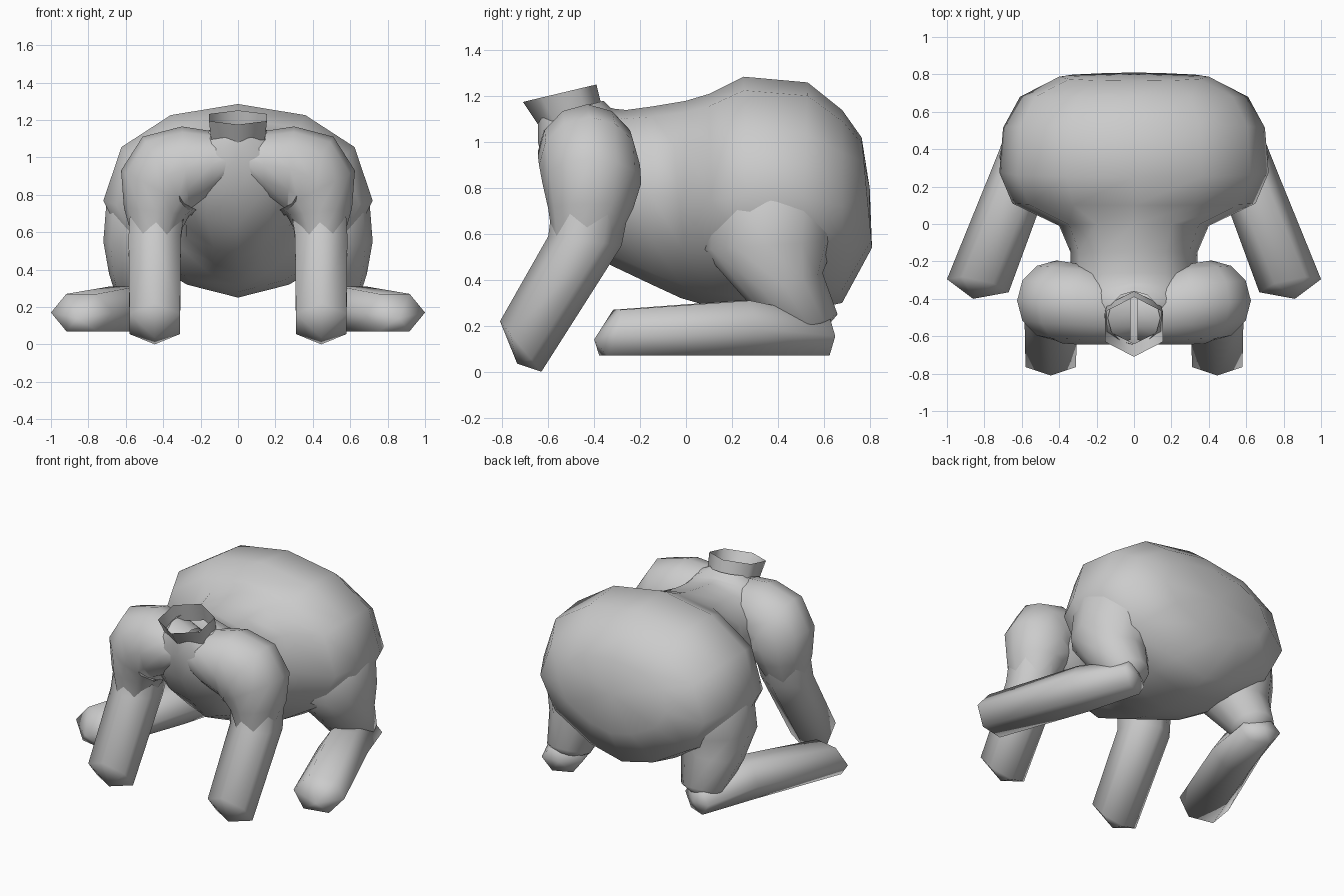
import bpy, bmesh, math
from mathutils import Vector

if "Cube" in bpy.data.objects:
    bpy.data.objects.remove(bpy.data.objects["Cube"])


def ring(c, u, v, n, low=1.0, up=1.0):
    """Points round centre c spanned by half axes u and v; low narrows the -v half, up fills the +v half."""
    pts = []
    for i in range(n):
        a = 2 * math.pi * i / n
        cu, sv = math.cos(a), math.sin(a)
        if sv < -1e-6:
            cu = math.copysign(abs(cu) ** low, cu)
        elif sv > 1e-6:
            sv = sv ** up
        pts.append(Vector(c) + Vector(u) * cu + Vector(v) * sv)
    return pts


def loft(name, rings, start=None, end=None, mirror=False, angle=75):
    """Skin rings into a tube; start/end are optional tip points closing it."""
    bm = bmesh.new()
    rows = [[bm.verts.new(p) for p in r] for r in rings]
    n = len(rows[0])
    for a, b in zip(rows, rows[1:]):
        for i in range(n):
            j = (i + 1) % n
            bm.faces.new((a[i], a[j], b[j], b[i]))
    for tip, row in ((start, rows[0]), (end, rows[-1])):
        if tip:
            t = bm.verts.new(tip)
            for i in range(n):
                bm.faces.new((row[i], row[(i + 1) % n], t))
    bmesh.ops.recalc_face_normals(bm, faces=bm.faces)
    me = bpy.data.meshes.new(name)
    bm.to_mesh(me)
    bm.free()
    ob = bpy.data.objects.new(name, me)
    bpy.context.collection.objects.link(ob)
    if mirror:
        ob.modifiers.new("Mirror", "MIRROR")
    bpy.ops.object.select_all(action='DESELECT')
    ob.select_set(True)
    bpy.context.view_layer.objects.active = ob
    bpy.ops.object.shade_smooth_by_angle(angle=math.radians(angle))


def limb(name, sections, start=None, end=None, n=6):
    """Mirrored limb; v is widened so the flats of a hexagon reach the given half size."""
    k = 1 / math.cos(math.pi / 6) if n == 6 else 1
    loft(name, [ring(c, u, Vector(v) * k, n) for c, u, v in sections],
         start, end, mirror=True)


# Torso from rump to neck base: bottom y, bottom z, top y, top z, half width
torso = [
    (0.81, 0.54, 0.765, 1.02, 0.40),
    (0.68, 0.30, 0.68, 1.14, 0.61),
    (0.50, 0.26, 0.53, 1.26, 0.70),
    (0.30, 0.25, 0.25, 1.285, 0.72),
    (0.12, 0.28, 0.10, 1.21, 0.65),
    (-0.02, 0.32, 0.00, 1.18, 0.40),
    (-0.15, 0.38, -0.15, 1.155, 0.34),
    (-0.34, 0.47, -0.26, 1.14, 0.34),
    (-0.50, 0.64, -0.31, 1.145, 0.34),
    (-0.60, 0.82, -0.33, 1.15, 0.32),
    (-0.645, 1.00, -0.34, 1.16, 0.24),
    (-0.645, 1.10, -0.36, 1.18, 0.14),
]
rings = []
for by, bz, ty, tz, w in torso:
    c = (0, (by + ty) / 2, (bz + tz) / 2)
    v = (0, (ty - by) / 2, (tz - bz) / 2)
    rear = by > -0.4
    rings.append(ring(c, (w, 0, 0), v, 12, 1.4 if rear else 1.0, 0.85 if rear else 1.0))
loft("torso", rings, start=(0, 0.80, 0.80))

# Open six-sided neck collar
loft("neck_collar", [ring(c, u, (w, 0, 0), 6) for c, u, w in (
    ((0, -0.50, 1.10), (0, -0.14, -0.03), 0.165),
    ((0, -0.55, 1.213), (0, -0.16, -0.038), 0.179),
)])

# Shoulders: rounded masses merging into the chest and upper leg
limb("shoulder", [
    ((0.02, -0.47, 0.99), (0, 0.15, 0), (0, 0, 0.11)),
    ((0.14, -0.455, 0.96), (0, 0.19, 0), (0, 0, 0.18)),
    ((0.28, -0.43, 0.94), (0, 0.215, 0), (0.02, 0, 0.225)),
    ((0.38, -0.42, 0.90), (0, 0.22, 0), (0.13, 0, 0.21)),
    ((0.415, -0.41, 0.82), (0, 0.215, 0), (0.21, 0, 0.11)),
    ((0.435, -0.415, 0.71), (0, 0.185, 0), (0.175, 0, 0.02)),
    ((0.445, -0.44, 0.57), (0, 0.14, 0), (0.12, 0, 0)),
], n=12)

# Front legs with pointed ends
limb("front_leg", [
    ((0.425, -0.405, 0.78), (0, 0.17, 0), (0.145, 0, 0.03)),
    ((0.445, -0.44, 0.57), (0, 0.16, -0.02), (0.14, 0, 0)),
    ((0.445, -0.72, 0.11), (0, 0.09, -0.11), (0.135, 0, 0)),
], end=(0.445, -0.735, 0.035))

# Haunches running down to the heel
loft("haunch", [ring(c, (rx, 0, 0), (0, ry, dz), 12) for c, rx, ry, dz in (
    ((0.38, 0.37, 0.90), 0.24, 0.25, 0),
    ((0.41, 0.37, 0.74), 0.295, 0.29, 0),
    ((0.44, 0.36, 0.55), 0.28, 0.29, 0.02),
    ((0.49, 0.42, 0.38), 0.20, 0.175, 0.05),
    ((0.50, 0.535, 0.20), 0.135, 0.125, 0.05),
)], start=(0.36, 0.38, 1.0), end=(0.50, 0.55, 0.12), mirror=True)

# Hind feet, splayed outwards and lying on the ground
limb("hind_foot", [
    ((0.50, 0.60, 0.155), (0.12, 0.05, 0), (0, 0, 0.085)),
    ((0.61, 0.25, 0.19), (0.145, 0.058, 0), (0, 0, 0.12)),
    ((0.835, -0.33, 0.17), (0.165, 0.035, 0), (0, 0.03, 0.10)),
], start=(0.50, 0.64, 0.15), end=(0.86, -0.40, 0.14))
